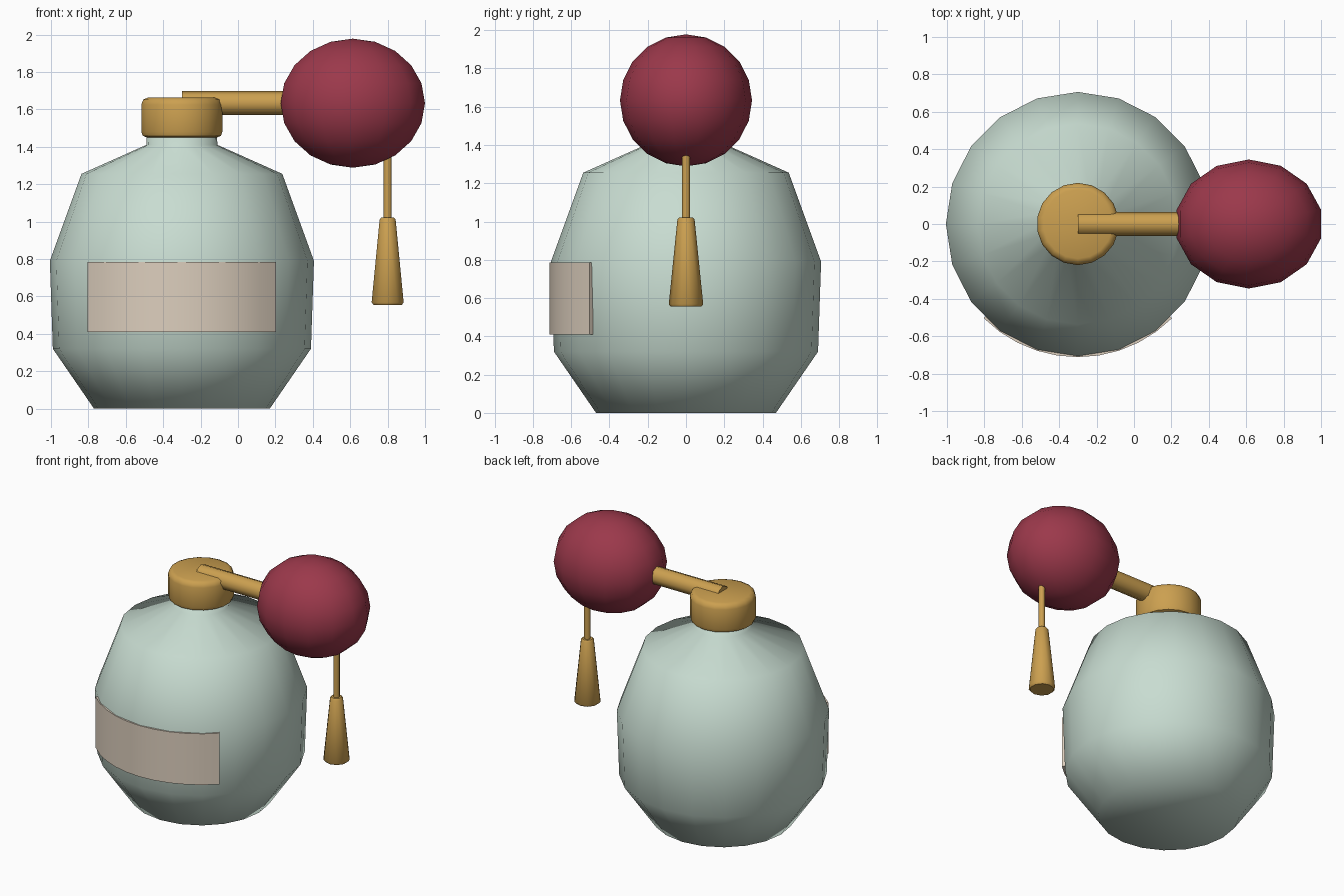
import bpy, bmesh, math
from mathutils import Matrix

if "Cube" in bpy.data.objects:
    bpy.data.objects.remove(bpy.data.objects["Cube"])


def material(name, rgb):
    m = bpy.data.materials.new(name)
    m.diffuse_color = (*rgb, 1)
    m.use_nodes = True
    m.node_tree.nodes["Principled BSDF"].inputs["Base Color"].default_value = m.diffuse_color
    return m


GLASS = material("pale_green_glass", (0.58, 0.72, 0.64))
GOLD = material("gold", (0.60, 0.35, 0.08))
RED = material("dark_red", (0.33, 0.04, 0.07))
CREAM = material("cream_label", (0.72, 0.62, 0.51))


def finish(name, bm, mat, loc=(0, 0, 0), angle=None):
    bmesh.ops.recalc_face_normals(bm, faces=bm.faces)
    mesh = bpy.data.meshes.new(name)
    bm.to_mesh(mesh)
    bm.free()
    mesh.materials.append(mat)
    ob = bpy.data.objects.new(name, mesh)
    ob.location = loc
    bpy.context.collection.objects.link(ob)
    bpy.context.view_layer.objects.active = ob
    ob.select_set(True)
    if angle:
        bpy.ops.object.shade_smooth_by_angle(angle=math.radians(angle))
    else:
        bpy.ops.object.shade_smooth()
    ob.select_set(False)
    return ob


def lathe(profile, sides):
    """Capped solid of revolution from (radius, z) pairs, first vertex at +y."""
    bm = bmesh.new()
    rings = []
    for r, z in profile:
        angles = [2 * math.pi * i / sides for i in range(sides)]
        rings.append([bm.verts.new((r * math.sin(a), r * math.cos(a), z)) for a in angles])
    for lo, hi in zip(rings, rings[1:]):
        for i in range(sides):
            j = (i + 1) % sides
            bm.faces.new((lo[i], lo[j], hi[j], hi[i]))
    bm.faces.new(rings[0])
    bm.faces.new(rings[-1])
    return bm


X = -0.3  # bottle axis

# Bottle with neck
finish("bottle", lathe([(0.47, 0), (0.69, 0.32), (0.706, 0.79), (0.537, 1.255),
                        (0.19, 1.41), (0.185, 1.50)], 20), GLASS, (X, 0, 0))

# Collar with rounded rims
finish("collar", lathe([(0.19, 1.45), (0.212, 1.458), (0.22, 1.48), (0.22, 1.625),
                        (0.21, 1.652), (0.185, 1.663)], 18), GOLD, (X, 0, 0), 50)

# Spray tube, lying along x
tube = lathe([(0.064, 0), (0.064, 0.62)], 8)
tube.transform(Matrix.Rotation(math.pi / 2, 4, 'Y'))
finish("spray_tube", tube, GOLD, (X, 0, 1.633), 50)

# Squeeze bulb
bulb = bmesh.new()
bmesh.ops.create_uvsphere(bulb, u_segments=14, v_segments=10, radius=0.345)
bulb.transform(Matrix.Diagonal((1.147, 1, 1, 1)))
finish("squeeze_bulb", bulb, RED, (0.614, 0, 1.633))

# Tassel hanging from the bulb
finish("tassel_cord", lathe([(0.022, 1.0), (0.022, 1.39)], 8), GOLD, (0.8, 0, 0), 50)
finish("tassel", lathe([(0.08, 0.555), (0.09, 0.568), (0.045, 1.01), (0.036, 1.022)], 10),
       GOLD, (0.8, 0, 0), 50)

# Curved label wrapped round the front quarter
label = bmesh.new()
STEPS = 10
sections = []
for i in range(STEPS + 1):
    a = math.radians(-45 + 90 * i / STEPS)
    sections.append([label.verts.new((r * math.sin(a), -r * math.cos(a), z))
                     for r, z in ((0.689, 0.41), (0.712, 0.41), (0.712, 0.785), (0.689, 0.785))])
for s, t in zip(sections, sections[1:]):
    for k in range(4):
        n = (k + 1) % 4
        label.faces.new((s[k], s[n], t[n], t[k]))
label.faces.new(sections[0])
label.faces.new(sections[-1])
finish("label", label, CREAM, (X, 0, 0), 50)
